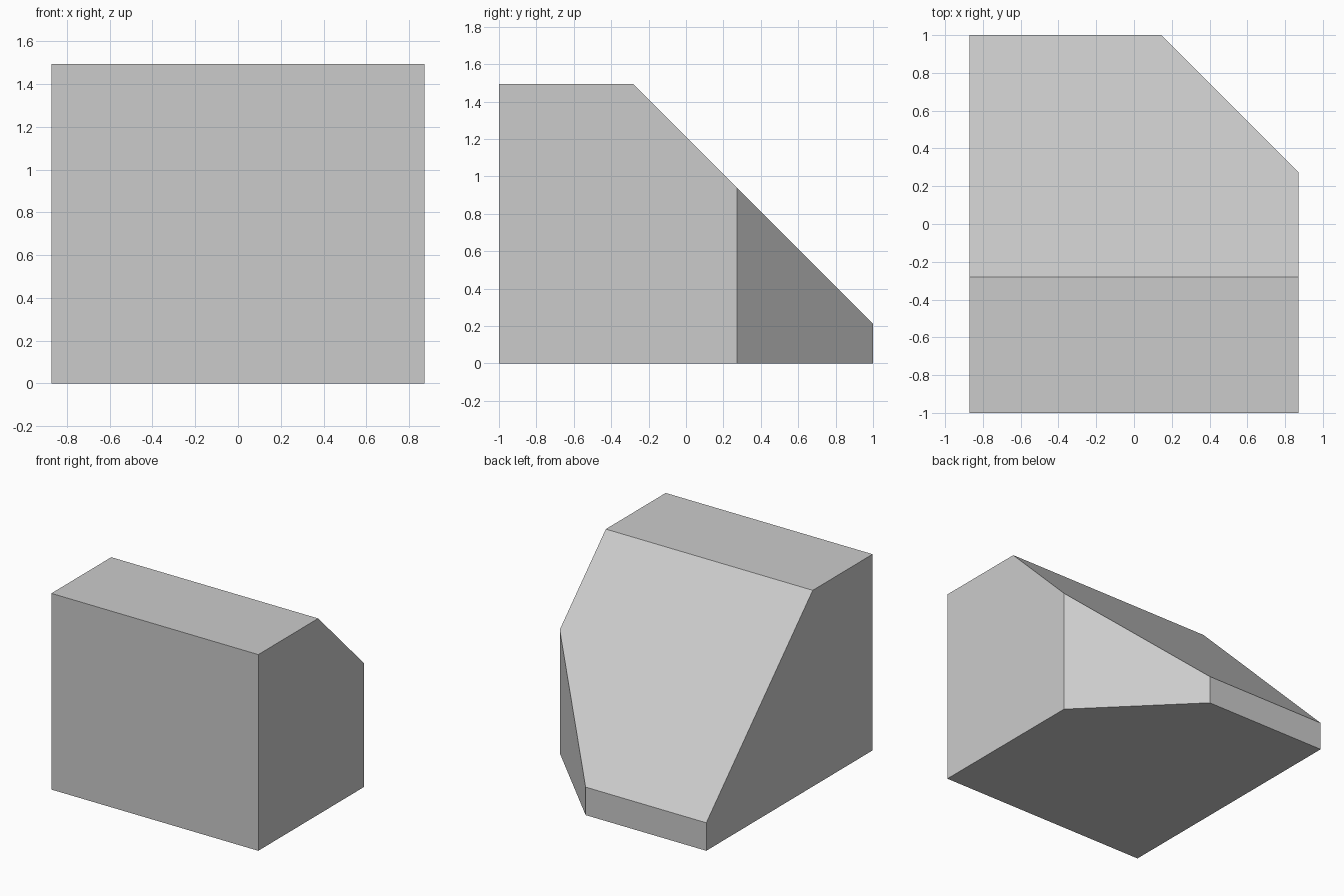
import bpy, bmesh
from mathutils import Vector

if "Cube" in bpy.data.objects:
    bpy.data.objects.remove(bpy.data.objects["Cube"])

HALF_W = 0.871
# Side profile (y, z): flat top with a 45 degree slope down to a low back wall
PROFILE = [(-1, 0), (1, 0), (1, 0.213), (-0.28, 1.493), (-1, 1.493)]

bm = bmesh.new()

# Extrude the side profile across the width
side = bm.faces.new([bm.verts.new((-HALF_W, y, z)) for y, z in PROFILE])
extruded = bmesh.ops.extrude_face_region(bm, geom=[side])
moved = [v for v in extruded["geom"] if isinstance(v, bmesh.types.BMVert)]
bmesh.ops.translate(bm, verts=moved, vec=(2 * HALF_W, 0, 0))

# Cut the back right corner off vertically at 45 degrees and cap it
cut = bmesh.ops.bisect_plane(
    bm, geom=bm.verts[:] + bm.edges[:] + bm.faces[:],
    plane_co=Vector((HALF_W, 0.274, 0)), plane_no=Vector((1, 1, 0)).normalized(),
    clear_outer=True)
rim = [e for e in cut["geom_cut"] if isinstance(e, bmesh.types.BMEdge)]
bmesh.ops.contextual_create(bm, geom=rim)
bmesh.ops.recalc_face_normals(bm, faces=bm.faces[:])

mesh = bpy.data.meshes.new("chamfered_block")
bm.to_mesh(mesh)
bm.free()
block = bpy.data.objects.new("chamfered_block", mesh)
bpy.context.collection.objects.link(block)
